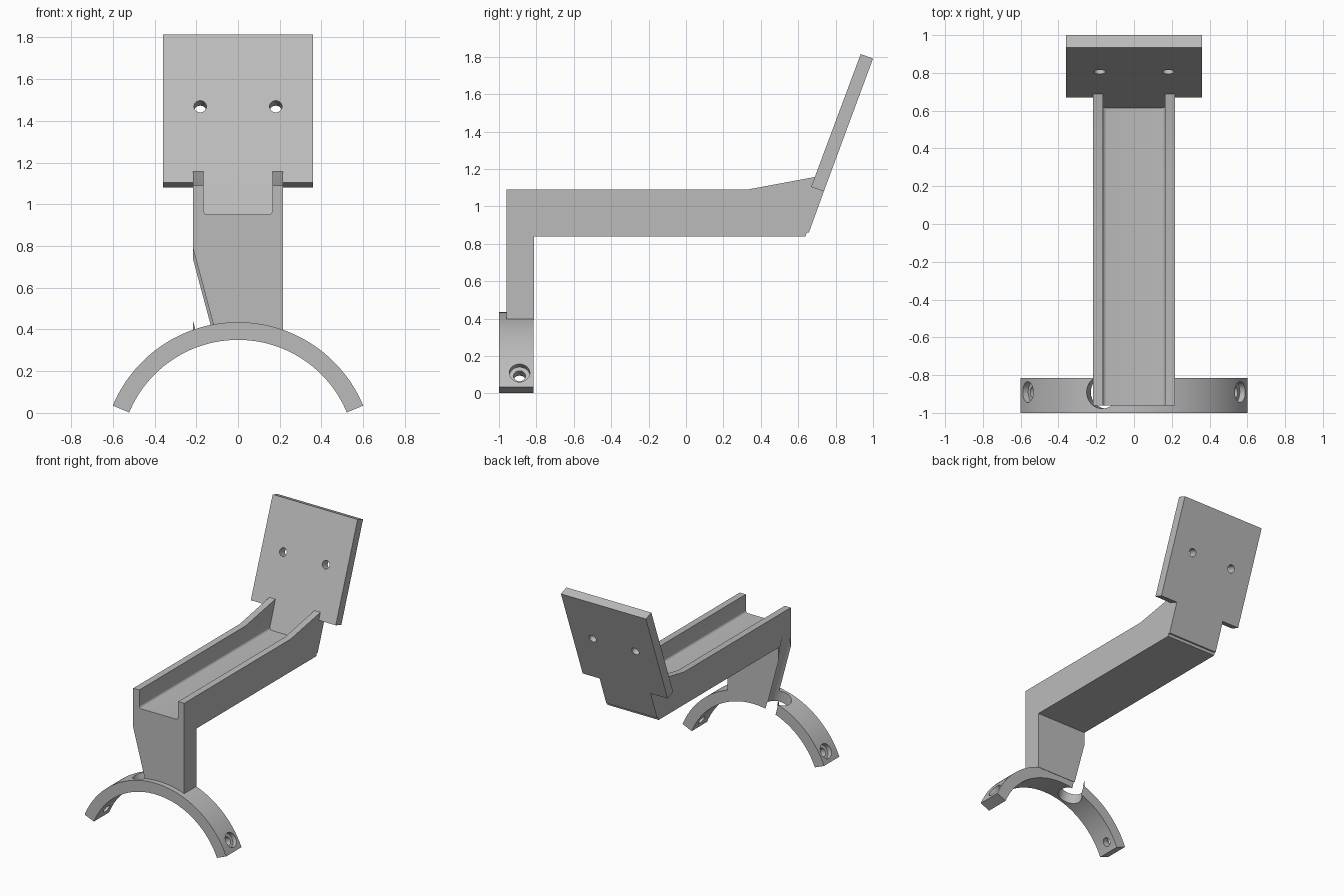
import bpy, bmesh, math
from mathutils import Vector, Matrix

cube = bpy.data.objects.get("Cube")
if cube:
    bpy.data.objects.remove(cube, do_unlink=True)

grey = bpy.data.materials.new("plain_grey")
grey.use_nodes = True
colour = (0.5, 0.5, 0.5, 1)
grey.diffuse_color = colour
grey.node_tree.nodes["Principled BSDF"].inputs["Base Color"].default_value = colour


def finish(name, bm):
    bmesh.ops.recalc_face_normals(bm, faces=bm.faces)
    mesh = bpy.data.meshes.new(name)
    bm.to_mesh(mesh)
    bm.free()
    mesh.materials.append(grey)
    ob = bpy.data.objects.new(name, mesh)
    bpy.context.collection.objects.link(ob)
    return ob


def loft(name, start, end):
    """Solid between two matching outlines."""
    bm = bmesh.new()
    a = [bm.verts.new(p) for p in start]
    b = [bm.verts.new(p) for p in end]
    bm.faces.new(a)
    bm.faces.new(b)
    for i in range(len(a)):
        j = (i + 1) % len(a)
        bm.faces.new((a[i], a[j], b[j], b[i]))
    return finish(name, bm)


def side_prism(name, outline, half_width):
    return loft(name, [(-half_width, y, z) for y, z in outline],
                [(half_width, y, z) for y, z in outline])


def rod(name, start, end, radius):
    """Cylinder between two points."""
    start, end = Vector(start), Vector(end)
    axis = end - start
    bm = bmesh.new()
    turn = axis.to_track_quat("Z", "Y").to_matrix().to_4x4()
    bmesh.ops.create_cone(bm, cap_ends=True, segments=48, radius1=radius, radius2=radius,
                          depth=axis.length,
                          matrix=Matrix.Translation((start + end) / 2) @ turn)
    return finish(name, bm)


def boolean(ob, other, operation="DIFFERENCE"):
    mod = ob.modifiers.new(operation.lower(), "BOOLEAN")
    mod.operation = operation
    mod.solver = "EXACT"
    mod.object = other
    other.hide_render = True
    helpers.add(other)


helpers = set()
LEAN = math.tan(math.radians(20))
CENTRE_Z, OUTER, INNER = -0.215, 0.65, 0.565
HOLE_Y = -0.89


def radial(angle, radius, y=HOLE_Y):
    a = math.radians(angle)
    return (radius * math.cos(a), y, CENTRE_Z + radius * math.sin(a))


# Curved saddle clamp
angles = [22.6 + (180 - 45.2) * i / 64 for i in range(65)]
ring = [(a, OUTER) for a in angles] + [(a, INNER) for a in reversed(angles)]
saddle = loft("saddle_clamp", [radial(a, r, -1) for a, r in ring],
              [radial(a, r, -0.815) for a, r in ring])

# Upright and arm in one side profile, with flared walls at the plate
arm = side_prism("channel_arm", [
    (-0.96, 0.395), (-0.96, 1.09), (0.33, 1.09), (0.69, 1.157), (0.72, 1.09), (0.737, 1.08),
    (0.657, 0.86), (0.645, 0.86), (0.639, 0.84), (-0.812, 0.84), (-0.812, 0.395)], 0.216)

# Open channel with filleted floor corners, ending at the leaning plate face
half, floor, fillet = 0.165, 0.95, 0.02
section = [(half, 1.4)]
for side, first in ((1, 0), (-1, 270)):
    for i in range(6):
        a = math.radians((360 if side > 0 else 270) - 18 * i)
        section.append((side * (half - fillet) + fillet * math.cos(a),
                        floor + fillet + fillet * math.sin(a)))
section.append((-half, 1.4))
channel = loft("channel_cutter", [(x, -1.2, z) for x, z in section],
               [(x, 0.615 + (z - floor) * LEAN, z) for x, z in section])
boolean(arm, channel)

# Leaning mounting plate with two screw holes
plate = side_prism("mounting_plate",
                   [(0.737, 1.08), (1.0, 1.79), (0.934, 1.814), (0.669, 1.104)], 0.36)
for side in (-1, 1):
    mid = Vector((side * 0.181, 0.835, 1.458))
    normal = Vector((0, 1, -LEAN)) * 0.15
    boolean(plate, rod("plate_hole_cutter", mid - normal, mid + normal, 0.03))

# Counterbored screw holes near both saddle ends
for angle in (30, 150):
    boolean(saddle, rod("screw_hole_cutter", radial(angle, 0.45), radial(angle, 0.8), 0.032))
    boolean(saddle, rod("counterbore_cutter", radial(angle, 0.615), radial(angle, 0.8), 0.055))

# Slanted tool access bore through the saddle and upright
bore = rod("access_bore_cutter", radial(105, 0.4), radial(105, 1.25), 0.087)
boolean(saddle, bore)
boolean(arm, bore)

# Apply cuts, remove helpers and shade
bpy.context.view_layer.update()
graph = bpy.context.evaluated_depsgraph_get()
parts = (saddle, arm, plate)
meshes = [bpy.data.meshes.new_from_object(p.evaluated_get(graph)) for p in parts]
for part, mesh in zip(parts, meshes):
    part.modifiers.clear()
    part.data = mesh
for helper in helpers:
    bpy.data.objects.remove(helper, do_unlink=True)
bpy.ops.object.select_all(action="DESELECT")
for part in parts:
    part.select_set(True)
bpy.context.view_layer.objects.active = saddle
bpy.ops.object.shade_smooth_by_angle(angle=math.radians(30))
